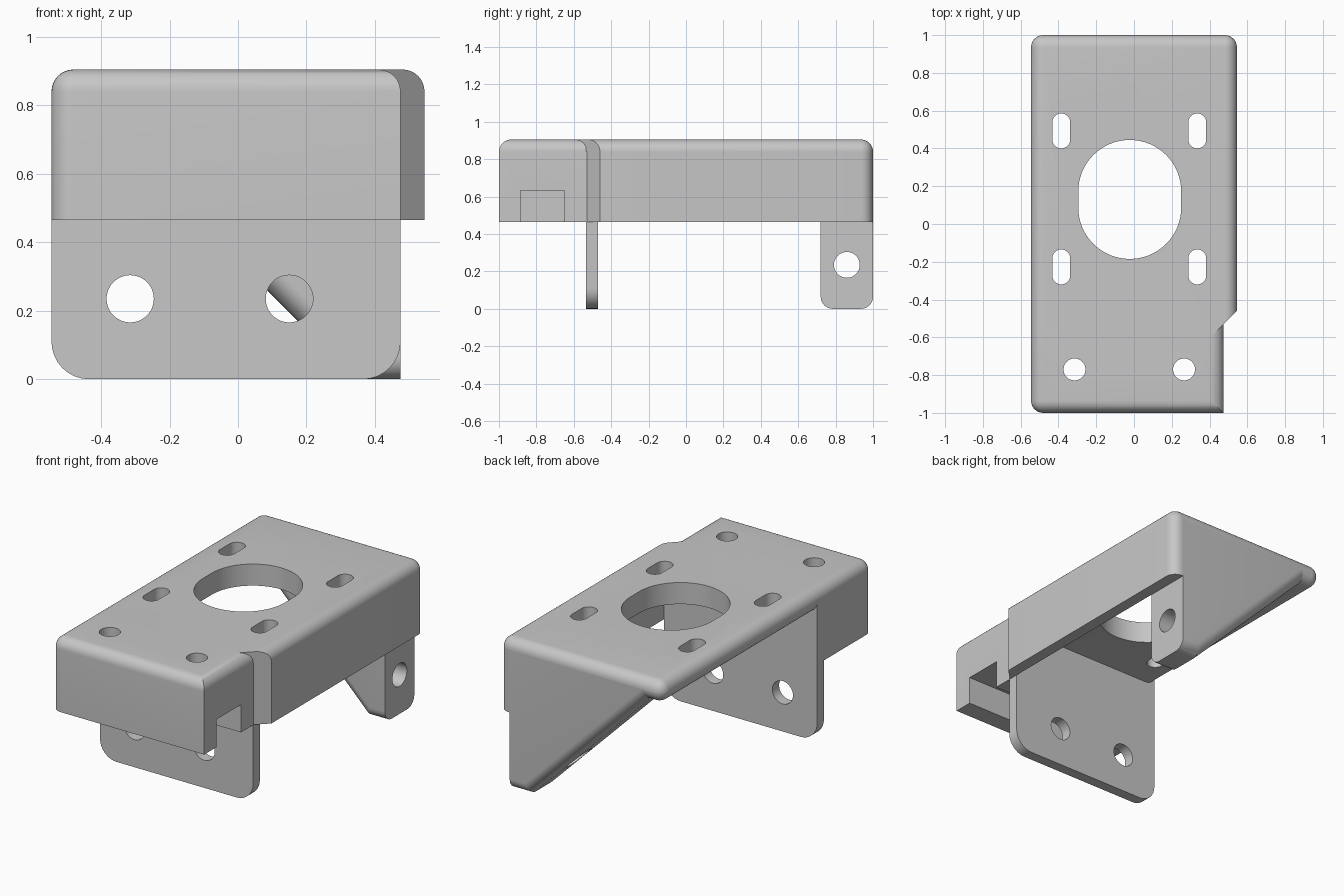
import bpy, bmesh, math

if "Cube" in bpy.data.objects:
    bpy.data.objects.remove(bpy.data.objects["Cube"])

grey = bpy.data.materials.new("plain grey")
grey.use_nodes = True
COLOUR = (0.57, 0.57, 0.57, 1)
grey.diffuse_color = COLOUR
grey.node_tree.nodes["Principled BSDF"].inputs["Base Color"].default_value = COLOUR

R = 0.0645                          # edge rounding
BASE, UNDER, MID, TOP = 0.465, 0.775, 0.84, 0.905
XL, XN, XR = -0.545, 0.475, 0.545   # left side, narrow right side, wide right side
PLACE = {"x": lambda u, v, w: (w, u, v),
         "y": lambda u, v, w: (u, w, v),
         "z": lambda u, v, w: (u, v, w)}


def prism(name, outline, axis, lo, hi, round_rule=None, radius=R):
    """Extrude a 2D outline along an axis, then round the edges the rule picks."""
    bm = bmesh.new()
    low = [bm.verts.new(PLACE[axis](u, v, lo)) for u, v in outline]
    high = [bm.verts.new(PLACE[axis](u, v, hi)) for u, v in outline]
    bm.faces.new(low)
    bm.faces.new(high)
    for i in range(len(low)):
        j = (i + 1) % len(low)
        bm.faces.new((low[i], low[j], high[j], high[i]))
    bmesh.ops.recalc_face_normals(bm, faces=bm.faces)
    if round_rule:
        edges = [e for e in bm.edges if round_rule(e.verts[0].co, e.verts[1].co)]
        bmesh.ops.bevel(bm, geom=edges, offset=radius, segments=8,
                        profile=0.5, affect='EDGES', clamp_overlap=True)
    mesh = bpy.data.meshes.new(name)
    bm.to_mesh(mesh)
    bm.free()
    mesh.materials.append(grey)
    obj = bpy.data.objects.new(name, mesh)
    bpy.context.collection.objects.link(obj)
    return obj


def rect(u0, v0, u1, v1):
    return [(u0, v0), (u1, v0), (u1, v1), (u0, v1)]


def slot(u, v, r, half=0.0, n=24):
    """Circle, or a slot stretched along v by half its straight length."""
    pts = []
    for side in (1, -1):
        for i in range(n + (half > 0)):
            a = math.pi * i / n + (0 if side > 0 else math.pi)
            pts.append((u + r * math.cos(a), v + side * half + r * math.sin(a)))
    return pts


def cut(obj, outline, axis, lo, hi):
    tool = prism("cutter", outline, axis, lo, hi)
    tool.hide_render = True
    mod = obj.modifiers.new("cut", 'BOOLEAN')
    mod.operation, mod.solver, mod.object = 'DIFFERENCE', 'EXACT', tool
    bpy.context.view_layer.objects.active = obj
    bpy.ops.object.modifier_apply(modifier=mod.name)
    bpy.data.objects.remove(tool)


def vertical(a, b):
    return abs(a.z - b.z) > 0.1


def on(a, b, axis, value):
    """True when both ends of an edge lie on a plane."""
    return all(abs(getattr(p, axis) - value) < 0.001 for p in (a, b))


# Top plate: thick slab with fully rounded left, right and back edges
top_plate = prism(
    "top_plate",
    [(XL, -0.595), (0.41, -0.595), (XR, -0.46), (XR, 1), (XL, 1)],
    "z", UNDER, TOP,
    lambda a, b: (on(a, b, "x", XL) or on(a, b, "x", XR) or on(a, b, "y", 1))
    and not (vertical(a, b) and a.y < 0.9))
cut(top_plate, slot(-0.0225, 0.13, 0.2725, 0.0425, 32), "z", 0.7, 1)
for x in (-0.385, 0.335):
    for y in (-0.2275, 0.4925):
        cut(top_plate, slot(x, y, 0.0475, 0.045), "z", 0.7, 1)

# Front block: solid end with a channel open to the right and two bolt holes
front_block = prism(
    "front_block", rect(XL, -1, XN, -0.535), "z", BASE, TOP,
    lambda a, b: (on(a, b, "z", TOP) and not on(a, b, "y", -0.535))
    or (vertical(a, b) and a.x < 0 and a.y < -0.9))
cut(front_block, rect(-0.885, 0.3, -0.65, 0.632), "x", -0.435, 0.6)
for x in (-0.315, 0.265):
    cut(front_block, slot(x, -0.77, 0.058), "z", 0.55, 1)

# Right wall with a slanted front end
right_wall = prism(
    "right_wall", [(XN, -0.53), (XR, -0.46), (XR, 1), (XN, 1)], "z", BASE, MID,
    lambda a, b: vertical(a, b) and a.x > 0.5 and a.y > 0.9)

# Back foot: slanted block with rounded lower edges and a cross hole
LEAN = 0.345
back_foot = prism(
    "back_foot",
    [(XN, 0), (LEAN, 0), (LEAN - MID, MID), (XN, MID)], "y", 0.72, 1,
    lambda a, b: abs(a.y - b.y) < 0.001
    and (on(a, b, "z", 0) or all(abs(p.x + p.z - LEAN) < 0.001 for p in (a, b))))
cut(back_foot, slot(0.86, 0.235, 0.069), "x", -0.7, 0.7)

# Front hanging plate with rounded lower corners and two holes
hanging_plate = prism(
    "hanging_plate", rect(XL, 0, XN, MID), "y", -0.535, -0.47,
    lambda a, b: on(a, b, "z", 0) and abs(a.y - b.y) > 0.01, 0.11)
for x in (-0.315, 0.15):
    cut(hanging_plate, slot(x, 0.235, 0.069), "y", -0.7, -0.3)

# Smooth bends, crisp edges
for obj in (top_plate, front_block, right_wall, back_foot, hanging_plate):
    bpy.ops.object.select_all(action='DESELECT')
    obj.select_set(True)
    bpy.context.view_layer.objects.active = obj
    bpy.ops.object.shade_smooth_by_angle(angle=math.radians(30))
